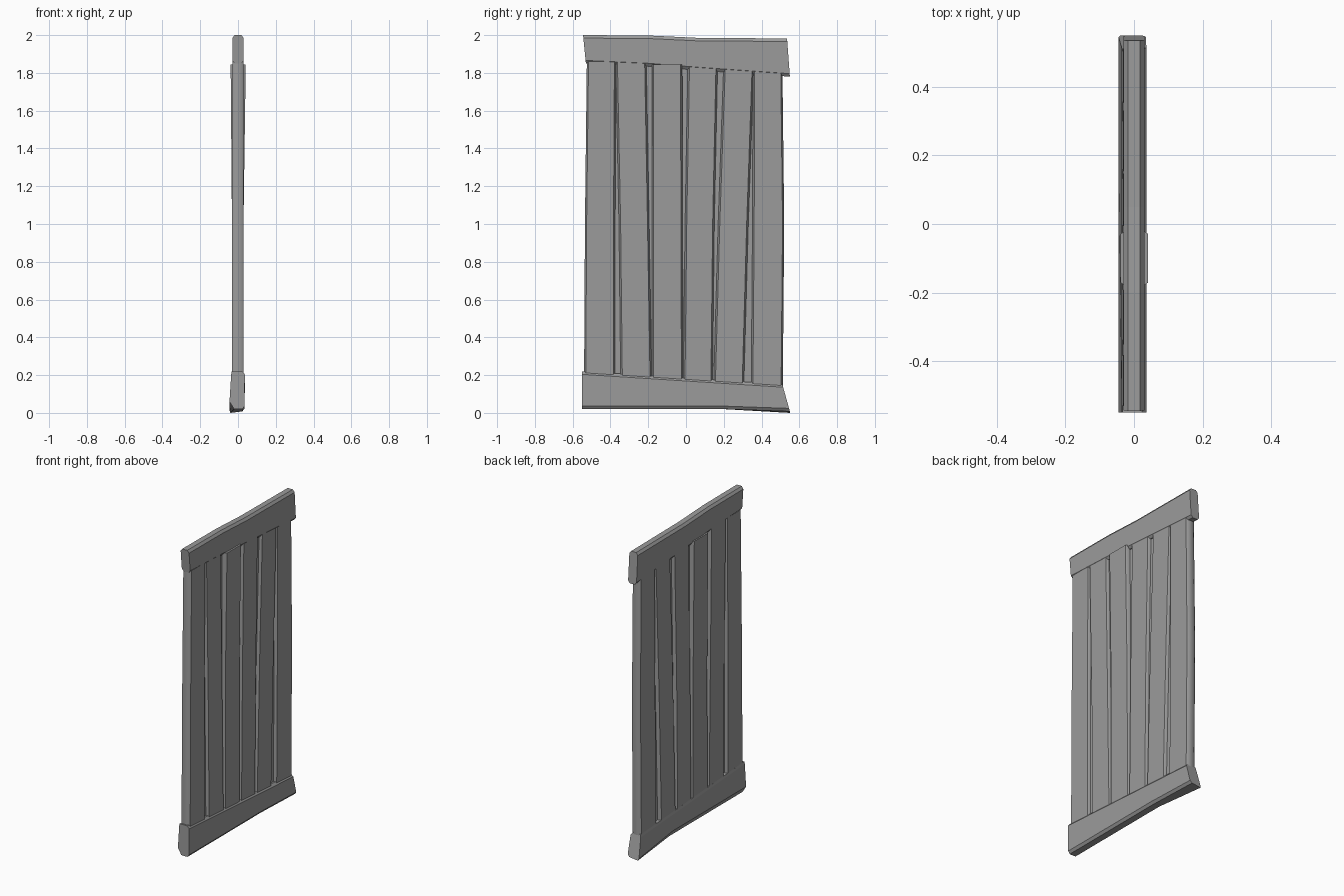
import bpy, bmesh, math

cube = bpy.data.objects.get("Cube")
if cube:
    bpy.data.objects.remove(cube, do_unlink=True)

# One plain grey for the whole panel
grey = bpy.data.materials.new("plain_grey")
grey.use_nodes = True
grey.diffuse_color = (0.33, 0.33, 0.33, 1)
grey.node_tree.nodes["Principled BSDF"].inputs["Base Color"].default_value = (0.33, 0.33, 0.33, 1)


def loft(name, rings, smooth=False):
    """Skin a row of matching rings and cap both ends."""
    bm = bmesh.new()
    loops = [[bm.verts.new(p) for p in ring] for ring in rings]
    n = len(loops[0])
    for a, b in zip(loops, loops[1:]):
        for i in range(n):
            j = (i + 1) % n
            bm.faces.new((a[i], a[j], b[j], b[i]))
    bm.faces.new(loops[0])
    bm.faces.new(loops[-1])
    bmesh.ops.recalc_face_normals(bm, faces=bm.faces)
    mesh = bpy.data.meshes.new(name)
    bm.to_mesh(mesh)
    bm.free()
    mesh.materials.append(grey)
    obj = bpy.data.objects.new(name, mesh)
    bpy.context.collection.objects.link(obj)
    if smooth:
        bpy.ops.object.select_all(action="DESELECT")
        obj.select_set(True)
        bpy.context.view_layer.objects.active = obj
        bpy.ops.object.shade_smooth_by_angle(angle=math.radians(50))
    return obj


def chamfered(u0, u1, v0, v1, c, d):
    """Octagon filling a rectangle, cut by c along u and d along v."""
    return [(u0 + c, v0), (u1 - c, v0), (u1, v0 + d), (u1, v1 - d),
            (u1 - c, v1), (u0 + c, v1), (u0, v1 - d), (u0, v0 + d)]


def plank(name, bottom, middle, top, thick_top=(-0.03, 0.029), z_top=1.86):
    rings = []
    for z, (y0, y1), (x0, x1) in ((0.1, bottom, (-0.033, 0.029)),
                                  (1.0, middle, (-0.032, 0.029)),
                                  (z_top, top, thick_top)):
        rings.append([(x, y, z) for x, y in chamfered(x0, x1, y0, y1, 0.013, 0.009)])
    loft(name, rings, smooth=True)


# Six uneven upright planks
plank("plank_1", (-0.54, -0.375), (-0.535, -0.375), (-0.525, -0.37))
plank("plank_2", (-0.345, -0.18), (-0.355, -0.195), (-0.372, -0.21))
plank("plank_3", (-0.18, -0.015), (-0.18, -0.018), (-0.18, -0.02), (-0.039, 0.041), 1.845)
plank("plank_4", (-0.015, 0.14), (-0.005, 0.15), (0.01, 0.168))
plank("plank_5", (0.145, 0.305), (0.17, 0.33), (0.2, 0.36))
plank("plank_6", (0.345, 0.512), (0.352, 0.52), (0.355, 0.51))

# Thin board closing the gaps
loft("backing_board", [[(x, y, z) for x, y in
                        ((-0.012, -0.5), (0.012, -0.5), (0.012, 0.48), (-0.012, 0.48))]
                       for z in (0.1, 1.84)])


def rail(name, stations, x0, x1, cut, height_cut):
    """Crossbar through stations of (lower y, lower z, upper y, upper z)."""
    rings = []
    for yl, zl, yu, zu in stations:
        section = chamfered(x0, x1, zl, zu, cut, height_cut)
        rings.append([(x, yl + (yu - yl) * (z - zl) / (zu - zl), z) for x, z in section])
    return loft(name, rings)


# Crooked crossbars
rail("top_rail", [(-0.53, 1.85, -0.545, 2.0), (-0.2, 1.835, -0.2, 1.998),
                  (0.05, 1.815, 0.05, 1.986), (0.55, 1.78, 0.535, 1.982)],
     -0.03, 0.03, 0.012, 0.016)
bottom = rail("bottom_rail", [(-0.55, 0.02, -0.55, 0.22), (0.2, 0.02, 0.2, 0.172),
                              (0.55, 0.008, 0.51, 0.152)],
              -0.045, 0.035, 0.012, 0.016)

# Lower back edge is cut away at one end and drops to a sharp corner at the other
for v in bottom.data.vertices:
    if v.co.z < 0.06 and v.co.x < -0.04:
        v.co.z = 0.06 if v.co.y < 0.3 else 0.012
    elif v.co.z < 0.03 and v.co.x < -0.02:
        v.co.x = -0.02 if v.co.y < 0.3 else -0.04
        if v.co.y > 0.3:
            v.co.z = 0.0
    elif v.co.z > 0.1 and abs(v.co.x + 0.005) > 0.03:
        v.co.x = math.copysign(0.036, v.co.x)
